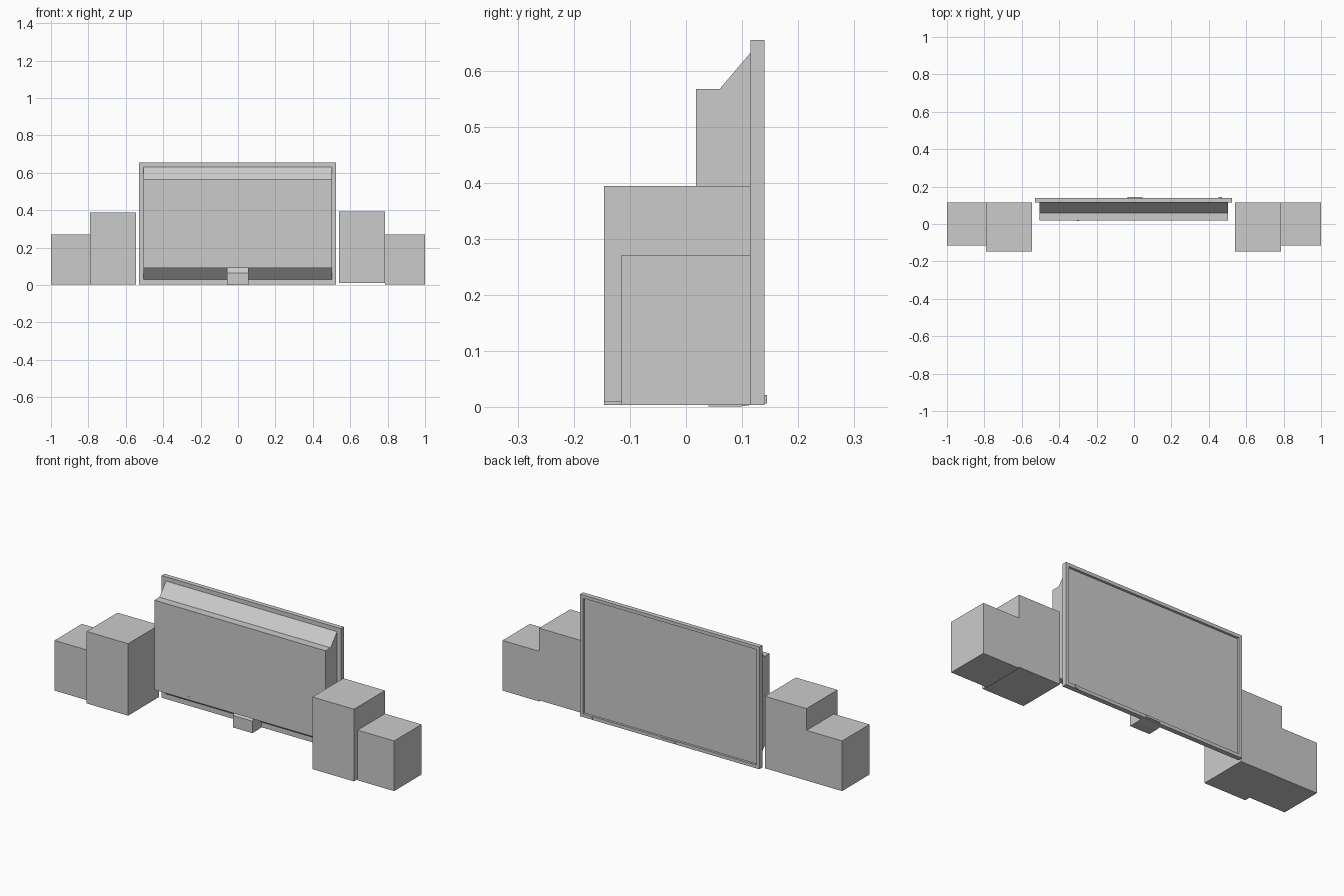
import bpy
import bmesh
from mathutils import Vector

cube = bpy.data.objects.get("Cube")
if cube:
    bpy.data.objects.remove(cube, do_unlink=True)

grey = bpy.data.materials.new("plain grey")
grey.use_nodes = True
grey.diffuse_color = (0.6, 0.6, 0.6, 1)
grey.node_tree.nodes["Principled BSDF"].inputs["Base Color"].default_value = (0.6, 0.6, 0.6, 1)


def finish(name, bm):
    bmesh.ops.recalc_face_normals(bm, faces=bm.faces)
    mesh = bpy.data.meshes.new(name)
    bm.to_mesh(mesh)
    bm.free()
    mesh.materials.append(grey)
    obj = bpy.data.objects.new(name, mesh)
    bpy.context.scene.collection.objects.link(obj)
    return obj


def box_mesh(x, y, z):
    """Box between (low, high) pairs on each axis."""
    bm = bmesh.new()
    bmesh.ops.create_cube(bm, size=1)
    low, high = (Vector(c) for c in zip(x, y, z))
    for v in bm.verts:
        v.co = (low + high) / 2 + v.co * (high - low)
    return bm


def box(name, x, y, z):
    return finish(name, box_mesh(x, y, z))


def prism(name, x, profile):
    """Sweep a (y, z) profile along x."""
    bm = bmesh.new()
    face = bm.faces.new([bm.verts.new((x[0], y, z)) for y, z in profile])
    new = bmesh.ops.extrude_face_region(bm, geom=[face])["geom"]
    verts = [v for v in new if isinstance(v, bmesh.types.BMVert)]
    bmesh.ops.translate(bm, verts=verts, vec=(x[1] - x[0], 0, 0))
    return finish(name, bm)


# Screen panel: thin slab with a bezel and a recessed display on the +y side
bm = box_mesh((-0.53, 0.525), (0.115, 0.14), (0.004, 0.654))
display = max(bm.faces, key=lambda f: f.calc_center_median().y)
bmesh.ops.inset_individual(bm, faces=[display], thickness=0.025)
bmesh.ops.inset_individual(bm, faces=[display], thickness=0, depth=-0.012)
finish("screen_panel", bm)

# Housing behind the screen, with sloped shoulders above and below
prism("rear_housing", (-0.505, 0.503),
      [(0.018, 0.09), (0.018, 0.567), (0.06, 0.567), (0.116, 0.633),
       (0.116, 0.03), (0.06, 0.09)])

# Stand block under the housing
prism("stand", (-0.058, 0.057),
      [(0.04, 0.001), (0.04, 0.065), (0.06, 0.09), (0.116, 0.09),
       (0.116, 0.004), (0.095, 0.001)])

# Small details on the bezel and housing
box("bezel_plate", (-0.035, 0.045), (0.138, 0.144), (0.009, 0.02))
box("power_button", (0.453, 0.471), (0.138, 0.144), (0.007, 0.022))
box("housing_nub", (-0.306, -0.294), (0.016, 0.02), (0.101, 0.109))

# Speaker cabinets on both sides
box("right_inner_speaker", (-0.79, -0.545), (-0.146, 0.115), (0.004, 0.387))
box("right_outer_speaker", (-1.0, -0.79), (-0.115, 0.115), (0.004, 0.271))
box("left_inner_speaker", (0.54, 0.785), (-0.146, 0.115), (0.01, 0.394))
box("left_outer_speaker", (0.785, 1.0), (-0.115, 0.115), (0.004, 0.271))
